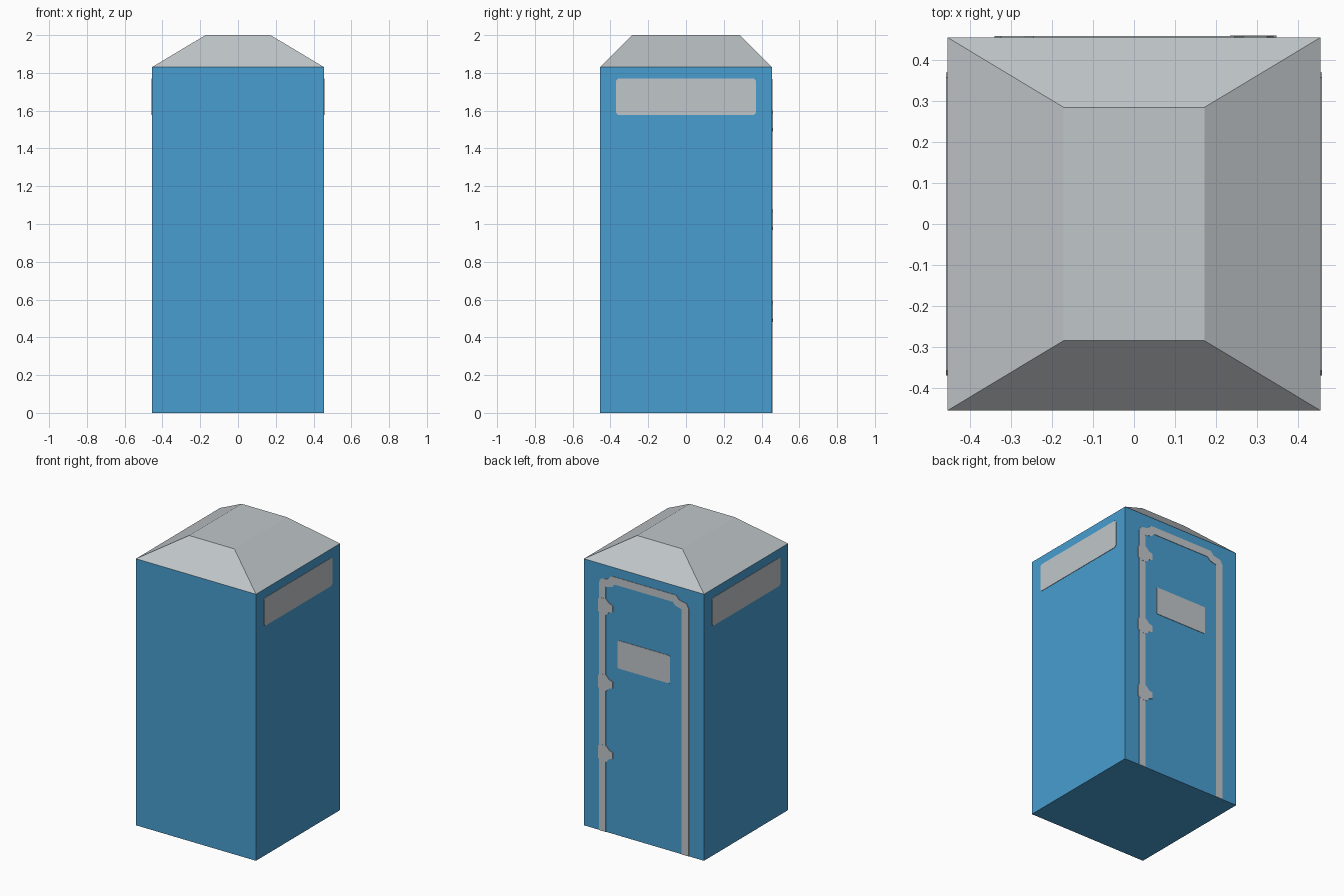
import bpy, bmesh

if "Cube" in bpy.data.objects:
    bpy.data.objects.remove(bpy.data.objects["Cube"])

HALF = 0.456      # half width of the cabin
EAVE = 1.83       # wall height
THICK = 0.003     # how far the plates stand proud


def material(name, rgb):
    mat = bpy.data.materials.new(name)
    lin = [((c / 255 + 0.055) / 1.055) ** 2.4 for c in rgb]
    mat.diffuse_color = (*lin, 1)
    mat.use_nodes = True
    mat.node_tree.nodes["Principled BSDF"].inputs["Base Color"].default_value = mat.diffuse_color
    return mat


BLUE = material("cabin blue", (72, 157, 208))
GREY = material("light grey", (192, 198, 201))


def finish(name, bm, mat):
    bmesh.ops.recalc_face_normals(bm, faces=bm.faces)
    mesh = bpy.data.meshes.new(name)
    bm.to_mesh(mesh)
    bm.free()
    mesh.materials.append(mat)
    obj = bpy.data.objects.new(name, mesh)
    bpy.context.collection.objects.link(obj)
    return obj


def frustum(name, z0, half0, z1, half1, mat, skip):
    """Four-sided block; skip names the hidden cap ('top' or 'bottom')."""
    bm = bmesh.new()
    signs = [(-1, -1), (1, -1), (1, 1), (-1, 1)]
    low = [bm.verts.new((sx * half0[0], sy * half0[1], z0)) for sx, sy in signs]
    high = [bm.verts.new((sx * half1[0], sy * half1[1], z1)) for sx, sy in signs]
    for i in range(4):
        j = (i + 1) % 4
        bm.faces.new((low[i], low[j], high[j], high[i]))
    bm.faces.new(high if skip == "bottom" else low[::-1])
    return finish(name, bm, mat)


def plate(name, outline, place, mat, thick=THICK):
    """Thin solid from a (u, z) outline; place(u, z, d) puts it on a wall."""
    bm = bmesh.new()
    inner = [bm.verts.new(place(u, z, -0.002)) for u, z in outline]
    outer = [bm.verts.new(place(u, z, thick)) for u, z in outline]
    bm.faces.new(outer)
    bm.faces.new(inner[::-1])
    for i in range(len(outline)):
        j = (i + 1) % len(outline)
        bm.faces.new((inner[i], inner[j], outer[j], outer[i]))
    return finish(name, bm, mat)


def clipped_rect(half_u, z0, z1, c=0.012):
    """Rectangle with small cut corners."""
    u = half_u
    return [(-u + c, z0), (u - c, z0), (u, z0 + c), (u, z1 - c),
            (u - c, z1), (-u + c, z1), (-u, z1 - c), (-u, z0 + c)]


def back(u, z, d):
    return (u, HALF + d, z)


def right(u, z, d):
    return (HALF + d, u, z)


def left(u, z, d):
    return (-HALF - d, u, z)


# Cabin walls and hipped roof
frustum("cabin", 0, (HALF, HALF), EAVE, (HALF, HALF), BLUE, "top")
frustum("roof", EAVE, (HALF, HALF), 2.0, (0.172, 0.285), GREY, "bottom")

# Vent panels high on both sides
plate("right_vent", clipped_rect(0.37, 1.577, 1.77), right, GREY)
plate("left_vent", clipped_rect(0.37, 1.577, 1.77), left, GREY)

# Door frame on the back, with stepped upper corners
outer = [(0.341, 0), (0.341, 1.70), (0.325, 1.73), (0.27, 1.742), (0.245, 1.768)]
inner = [(0.289, 0), (0.289, 1.683), (0.24, 1.695), (0.22, 1.716)]
mirror = lambda pts: [(-u, z) for u, z in reversed(pts)]
plate("door_frame", outer + mirror(outer) + mirror(inner)[::-1] + inner[::-1], back, GREY)

# Door panel
plate("door_window", clipped_rect(0.198, 1.148, 1.34, 0.006), back, GREY)

# Three hinges tapering towards the door
for i, z in enumerate((0.537, 1.022, 1.545)):
    plate(f"hinge_{i + 1}",
          [(0.348, z - 0.04), (0.33, z - 0.055), (0.285, z - 0.055), (0.262, z - 0.03),
           (0.235, z - 0.022), (0.235, z + 0.022), (0.262, z + 0.03),
           (0.285, z + 0.055), (0.33, z + 0.055), (0.348, z + 0.04)],
          back, GREY, THICK + 0.001)
